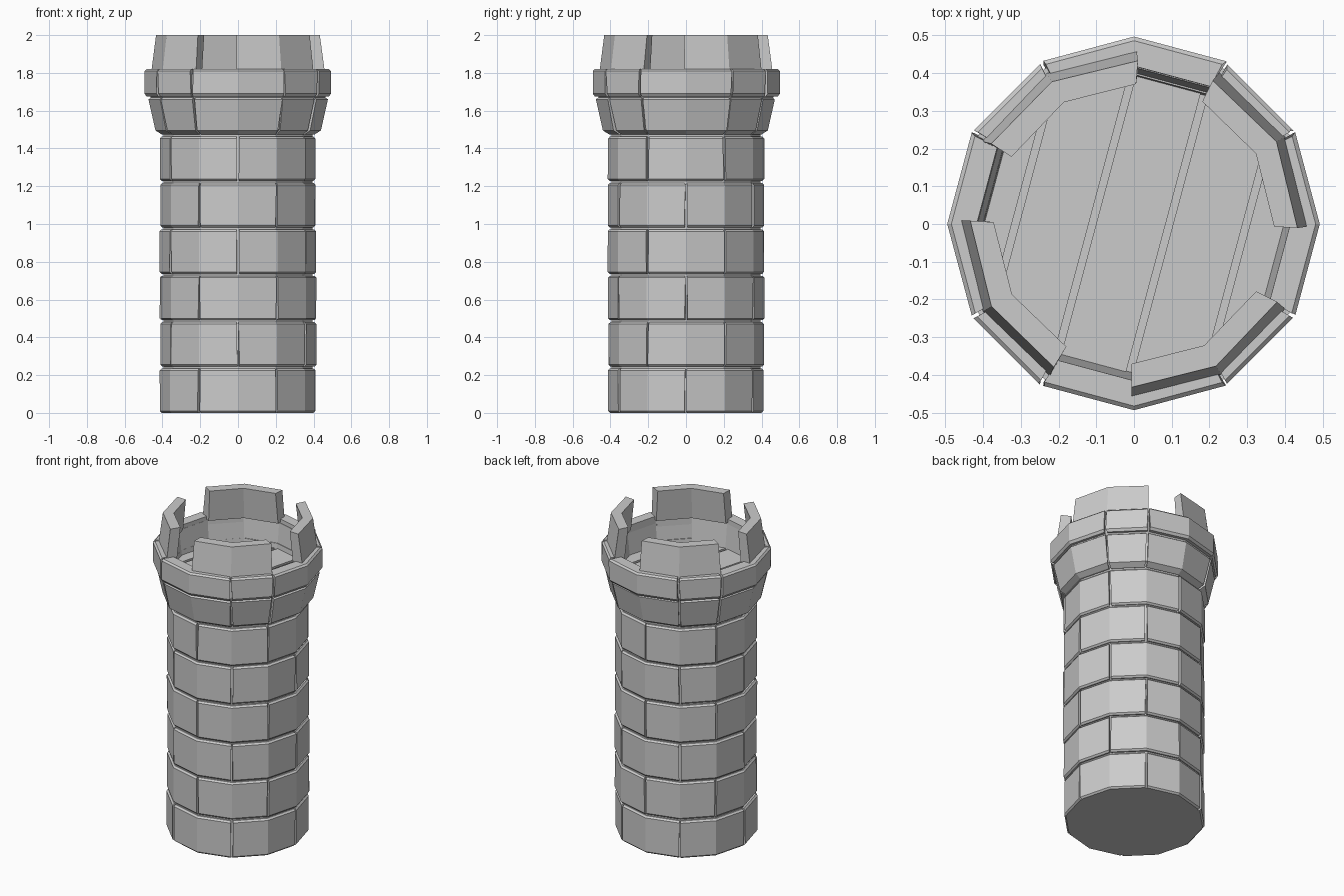
import bpy, bmesh, random
from math import cos, sin, radians
from mathutils import Vector

if "Cube" in bpy.data.objects:
    bpy.data.objects.remove(bpy.data.objects["Cube"])

random.seed(4)
HALF = cos(radians(15))


def on_gon(r, z, deg):
    # point on a 12-sided ring with corners at multiples of 30 degrees
    off = (deg % 30) - 15
    d = r * HALF / cos(radians(off))
    return Vector((d * cos(radians(deg)), d * sin(radians(deg)), z))


def finish(name, bm):
    bmesh.ops.recalc_face_normals(bm, faces=bm.faces)
    me = bpy.data.meshes.new(name)
    bm.to_mesh(me)
    bm.free()
    ob = bpy.data.objects.new(name, me)
    bpy.context.collection.objects.link(ob)
    return ob


def stone(bm, profile, a0, a1, jitter=0.004):
    # sweep a closed (radius, z) profile between two angles
    grow = random.uniform(-jitter, jitter)
    angles = [a0] + [a for a in range(-60, 480, 30) if a0 + 3 < a < a1 - 3] + [a1]
    rows = []
    for k, a in enumerate(angles):
        end = k in (0, len(angles) - 1)
        row = []
        for r, z in profile:
            skew = random.uniform(-0.5, 0.5) if end else 0
            row.append(bm.verts.new(on_gon(r + grow, z, a + skew)))
        rows.append(row)
    n = len(profile)
    for p, q in zip(rows, rows[1:]):
        for i in range(n):
            bm.faces.new((p[i], p[(i + 1) % n], q[(i + 1) % n], q[i]))
    bm.faces.new(rows[0])
    bm.faces.new(rows[-1])


def block(ri, rb, rt, z0, z1, c=0.01):
    # chamfered stone section: inner radius, outer radius at bottom and top
    return [(ri, z0), (rb - c, z0), (rb, z0 + c), (rt, z1 - c), (rt - c, z1), (ri, z1)]


# Core behind the joints, hollow above the floor
core = [(0.395, 0), (0.395, 1.48), (0.425, 1.50), (0.455, 1.66), (0.475, 1.69),
        (0.475, 1.795), (0.415, 1.795), (0.395, 1.62)]
bm = bmesh.new()
rings = [[bm.verts.new(on_gon(r, z, 30 * k)) for k in range(12)] for r, z in core]
for p, q in zip(rings, rings[1:]):
    for k in range(12):
        bm.faces.new((p[k], p[(k + 1) % 12], q[(k + 1) % 12], q[k]))
bm.faces.new(rings[0])
bm.faces.new(rings[-1])
finish("tower_core", bm)

# Six staggered courses of wall stones
bm = bmesh.new()
for i in range(6):
    z0 = i * 0.2455
    for k in range(6):
        a = 60 * k + 30 * (i % 2)
        stone(bm, block(0.37, 0.413, 0.413, z0, z0 + 0.235), a + 0.8, a + 59.2)
finish("wall_stones", bm)

# Flared course and overhanging rim, alternating wide and narrow stones
flare, rim = bmesh.new(), bmesh.new()
for k in range(4):
    for a, w in ((90 * k - 30, 60), (90 * k + 30, 30)):
        stone(flare, [(0.38, 1.475), (0.405, 1.475), (0.437, 1.495), (0.474, 1.66),
                      (0.46, 1.67), (0.40, 1.67)], a + 0.8, a + w - 0.8)
        stone(rim, [(0.41, 1.675), (0.482, 1.675), (0.493, 1.69), (0.493, 1.81),
                    (0.482, 1.82), (0.415, 1.82)], a + 0.7, a + w - 0.7)
finish("flared_stones", flare)
finish("rim_stones", rim)

# Four battlements leaning slightly inward
bm = bmesh.new()
for k in range(4):
    stone(bm, [(0.395, 1.80), (0.462, 1.80), (0.436, 2.0), (0.373, 2.0)],
          90 * k - 1, 90 * k + 61, 0.002)
finish("battlements", bm)

# Plank floor: a 12-sided disc sliced into strips
axis = Vector((cos(radians(-15)), sin(radians(-15)), 0))
planks = bmesh.new()
for i in range(-2, 3):
    bm = bmesh.new()
    lo = [bm.verts.new(on_gon(0.405, 1.61, 30 * k)) for k in range(12)]
    hi = [bm.verts.new(on_gon(0.405, 1.64, 30 * k)) for k in range(12)]
    bm.faces.new(lo)
    bm.faces.new(hi)
    for k in range(12):
        bm.faces.new((lo[k], lo[(k + 1) % 12], hi[(k + 1) % 12], hi[k]))
    for s in (-1, 1):
        cut = bmesh.ops.bisect_plane(bm, geom=bm.verts[:] + bm.edges[:] + bm.faces[:],
                                     plane_co=axis * (i * 0.197 + s * 0.089 - 0.008),
                                     plane_no=axis * s, clear_outer=True)
        edges = [e for e in cut["geom_cut"] if isinstance(e, bmesh.types.BMEdge)]
        if edges:
            bmesh.ops.holes_fill(bm, edges=edges)
    tmp = bpy.data.meshes.new("plank_part")
    bm.to_mesh(tmp)
    bm.free()
    planks.from_mesh(tmp)
    bpy.data.meshes.remove(tmp)
finish("floor_planks", planks)
